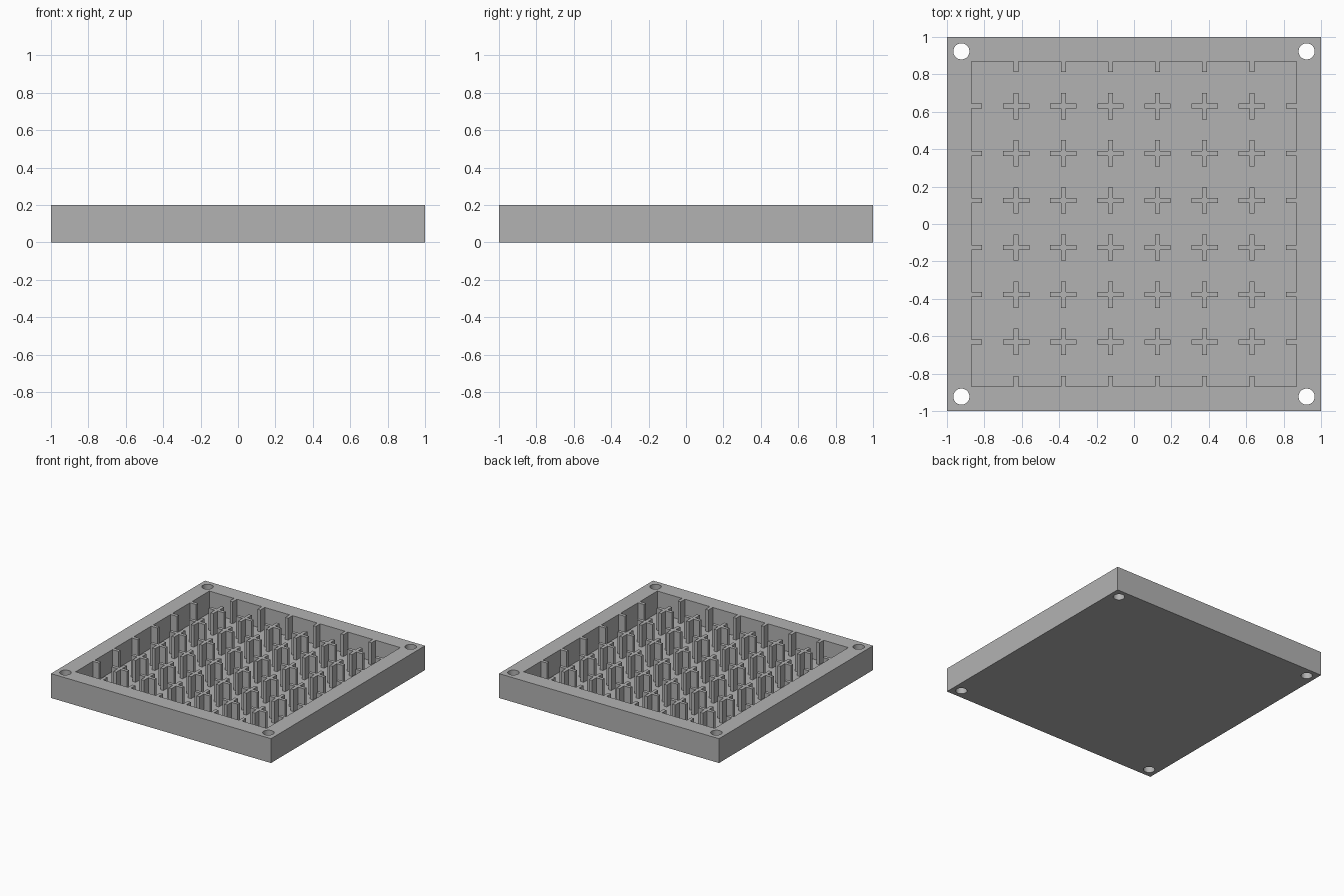
import bpy
import bmesh
from mathutils import Matrix, Vector

HEIGHT = 0.2
FLOOR = 0.02
INNER = 0.868       # half width of the recess
PITCH = 0.252       # spacing of the cross posts
ARM = 0.07          # half length of a cross arm
HALF = 0.0135       # half thickness of a cross arm
HOLE = 0.923        # corner hole position
RADIUS = 0.043

cube = bpy.data.objects.get("Cube")
if cube:
    bpy.data.objects.remove(cube, do_unlink=True)

grey = bpy.data.materials.new("plain grey")
grey.use_nodes = True
colour = (0.45, 0.45, 0.45, 1)
grey.diffuse_color = colour
grey.node_tree.nodes["Principled BSDF"].inputs["Base Color"].default_value = colour


def make_object(name, bm):
    bmesh.ops.recalc_face_normals(bm, faces=bm.faces)
    mesh = bpy.data.meshes.new(name)
    bm.to_mesh(mesh)
    bm.free()
    mesh.materials.append(grey)
    obj = bpy.data.objects.new(name, mesh)
    bpy.context.collection.objects.link(obj)
    return obj


def add_box(bm, half, bottom, top):
    matrix = Matrix.Translation((0, 0, (bottom + top) / 2)) @ Matrix.Diagonal(
        (2 * half, 2 * half, top - bottom, 1))
    bmesh.ops.create_cube(bm, size=1, matrix=matrix)


def add_cross(bm, x, y):
    # One arm end, turned four times, gives the plus outline
    corner = [(ARM, -HALF), (ARM, HALF), (HALF, HALF)]
    verts = []
    for quarter in range(4):
        for px, py in corner:
            for _ in range(quarter):
                px, py = -py, px
            verts.append(bm.verts.new((x + px, y + py, FLOOR / 2)))
    face = bm.faces.new(verts)
    result = bmesh.ops.extrude_face_region(bm, geom=[face], use_keep_orig=True)
    moved = [v for v in result["geom"] if isinstance(v, bmesh.types.BMVert)]
    bmesh.ops.translate(bm, verts=moved, vec=Vector((0, 0, HEIGHT - FLOOR / 2)))


def combine(target, other, operation):
    mod = target.modifiers.new(operation.lower(), "BOOLEAN")
    mod.operation = operation
    mod.solver = "EXACT"
    mod.object = other
    bpy.context.view_layer.objects.active = target
    bpy.ops.object.modifier_apply(modifier=mod.name)
    bpy.data.objects.remove(other, do_unlink=True)


# Outer block
bm = bmesh.new()
add_box(bm, 1, 0, HEIGHT)
tray = make_object("tray", bm)

# Recess
bm = bmesh.new()
add_box(bm, INNER, FLOOR, HEIGHT + 0.1)
combine(tray, make_object("recess_cutter", bm), "DIFFERENCE")

# Through holes in the corners
bm = bmesh.new()
for x in (-HOLE, HOLE):
    for y in (-HOLE, HOLE):
        bmesh.ops.create_cone(bm, cap_ends=True, segments=48, radius1=RADIUS,
                              radius2=RADIUS, depth=1,
                              matrix=Matrix.Translation((x, y, 0)))
combine(tray, make_object("hole_cutter", bm), "DIFFERENCE")

# Cross posts; the outermost ring merges into the walls as short stubs
bm = bmesh.new()
for i in range(8):
    for j in range(8):
        if i in (0, 7) and j in (0, 7):
            continue
        add_cross(bm, (i - 3.5) * PITCH, (j - 3.5) * PITCH)
combine(tray, make_object("cross_posts", bm), "UNION")

# Keep edges sharp while the hole walls stay smooth
bpy.ops.object.select_all(action="DESELECT")
tray.select_set(True)
bpy.context.view_layer.objects.active = tray
bpy.ops.object.shade_smooth_by_angle()
